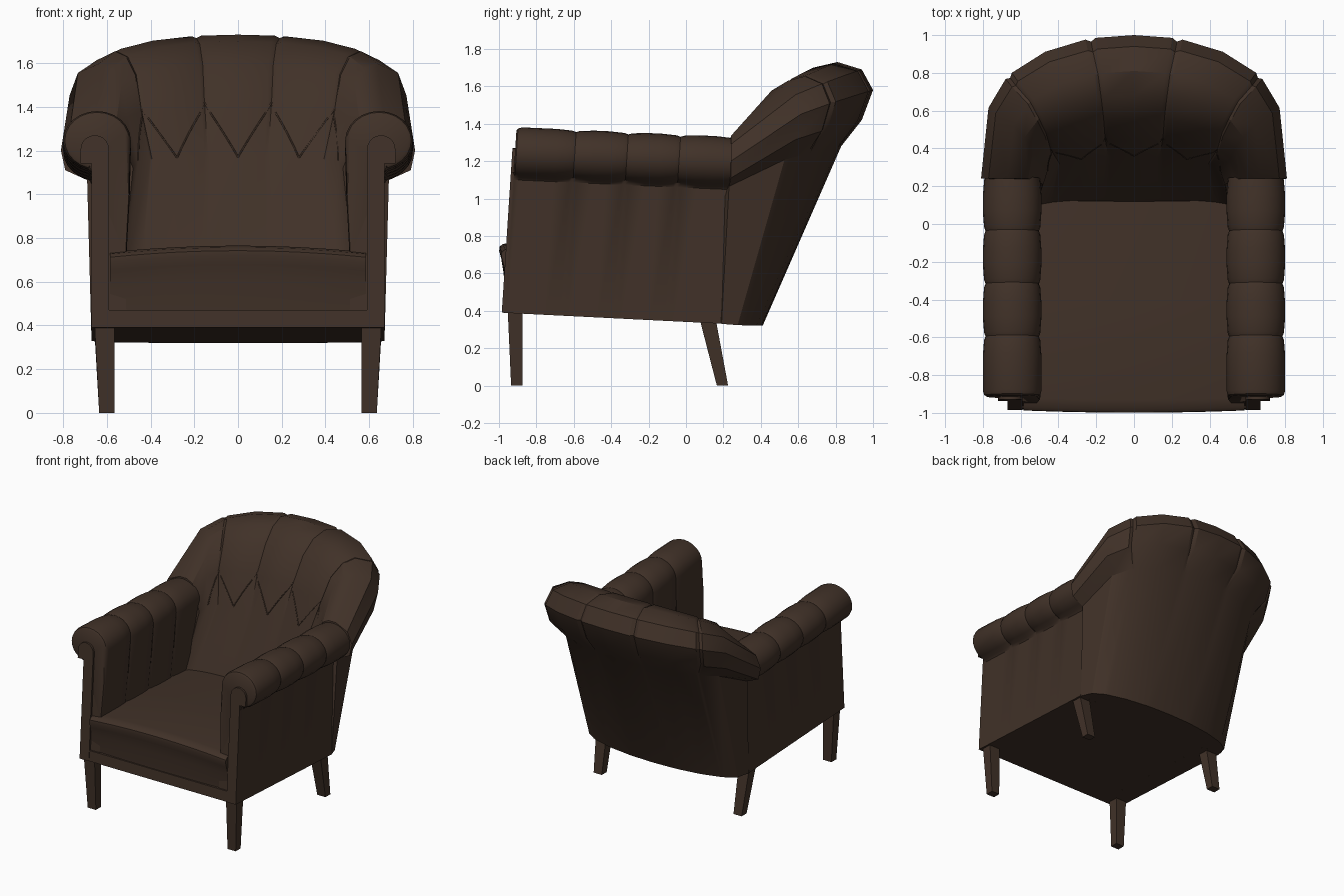
import bpy, bmesh
from math import sin, cos, radians, pi
from mathutils import Vector

cube = bpy.data.objects.get("Cube")
if cube:
    bpy.data.objects.remove(cube, do_unlink=True)

leather = bpy.data.materials.new("dark_brown_leather")
leather.use_nodes = True
BROWN = (0.052, 0.031, 0.021, 1)
leather.diffuse_color = BROWN
bsdf = leather.node_tree.nodes["Principled BSDF"]
bsdf.inputs["Base Color"].default_value = BROWN
bsdf.inputs["Roughness"].default_value = 0.7


def loft(name, rings, smooth=35):
    """Skin a list of equal closed rings and cap both ends."""
    bm = bmesh.new()
    rows = [[bm.verts.new(p) for p in ring] for ring in rings]
    n = len(rows[0])
    for a, b in zip(rows, rows[1:]):
        for i in range(n):
            j = (i + 1) % n
            bm.faces.new((a[i], a[j], b[j], b[i]))
    bm.faces.new(rows[0])
    bm.faces.new(rows[-1][::-1])
    bmesh.ops.recalc_face_normals(bm, faces=bm.faces)
    mesh = bpy.data.meshes.new(name)
    bm.to_mesh(mesh)
    bm.free()
    mesh.materials.append(leather)
    obj = bpy.data.objects.new(name, mesh)
    bpy.context.collection.objects.link(obj)
    if smooth:
        bpy.ops.object.select_all(action='DESELECT')
        obj.select_set(True)
        bpy.context.view_layer.objects.active = obj
        bpy.ops.object.shade_smooth_by_angle(angle=radians(smooth))
    return obj


def lean(x, y, z):
    """Front faces tilt gently backwards with height."""
    return (x, y + 0.065 * (z - 0.39), z)


def floor_z(y):
    """Underside drops towards the rear."""
    return 0.39 - 0.05 * (y + 0.985)


# Back: section at the centre (y, z) and at the arm joint (x, y, z)
CENTRE = [(.10, .62), (.14, .75), (.36, 1.17), (.44, 1.41), (.56, 1.60), (.68, 1.70),
          (.81, 1.73), (.94, 1.69), (1.0, 1.58), (.94, 1.42), (.83, 1.28), (.41, .32)]
JOINT = [(.52, .05, .62), (.52, .09, .72), (.48, .21, 1.12), (.53, .23, 1.24),
         (.56, .24, 1.31), (.61, .24, 1.335), (.67, .24, 1.335), (.77, .24, 1.29),
         (.81, .24, 1.20), (.79, .24, 1.11), (.69, .23, 1.065), (.67, .19, .33)]
CREASES = (16.5, 55)
BUTTON_ROW, PLEAT_ROW, SHELL_ROW = 2, 3, 10


def back_ring(deg):
    t = radians(deg)
    c = max(cos(t), 0)
    pts = []
    for i, ((yc, zc), (xs, ys, zs)) in enumerate(zip(CENTRE, JOINT)):
        py = 0.8 if i == len(CENTRE) - 1 else 0.6
        pts.append(Vector((xs * sin(t), ys + (yc - ys) * c ** py,
                           zs + (zc - zs) * c ** 0.35)))
    # Pinch the roll at each pleat
    pinch = max(max(0, 1 - abs(abs(deg) - k) / 2) for k in CREASES)
    roll = range(PLEAT_ROW, SHELL_ROW)
    mid = sum((pts[i] for i in roll), Vector()) / len(roll)
    for i in roll:
        pts[i] = pts[i].lerp(mid, 0.07 * pinch)
    return pts


half = [35.5, 72, 90] + [k + d for k in CREASES for d in (-2, 0, 2)]
stations = sorted([0] + half + [-a for a in half])
loft("tufted_back", [back_ring(a) for a in stations], 30)

# Diamond pleats fanning from each crease down to the button points
for side in (-1, 1):
    for top, ends in zip(CREASES, ((0, 35.5), (35.5, 72))):
        for end in ends:
            cu = bpy.data.curves.new("back_pleat", 'CURVE')
            cu.dimensions = '3D'
            cu.bevel_depth = 0.004
            cu.bevel_resolution = 1
            sp = cu.splines.new('POLY')
            steps = 6
            sp.points.add(steps)
            for k in range(steps + 1):
                f = k / steps
                ring = back_ring(side * (top + (end - top) * f))
                p = ring[PLEAT_ROW].lerp(ring[BUTTON_ROW], f)
                sp.points[k].co = (*p, 1)
            cu.materials.append(leather)
            bpy.context.collection.objects.link(bpy.data.objects.new("back_pleat", cu))


# Arms: rolled section swept front to back, pinched at the pleats
def arm_ring(side, y, grow, pinch):
    drop = -0.045 * (y + 0.97)
    rx, rz = 0.155 * grow, 0.136 * grow
    inner = 0.495 + 0.015 * pinch
    prof = [(0.67, floor_z(y)), (0.67, 1.10 + drop)]
    for a in range(-75, 181, 15):
        prof.append((0.645 + rx * cos(radians(a)), 1.246 + drop + rz * sin(radians(a))))
    prof += [(inner, 1.0), (inner + 0.015, 0.72), (0.51, floor_z(y))]
    return [lean(side * x, y, z) for x, z in prof]


arm_pleats = (-0.65, -0.37, -0.09)
arm_stations = [(-0.97, 0.86, 0.3), (-0.962, 0.95, 0.1), (-0.94, 1, 0)]
for p in arm_pleats:
    arm_stations += [(p - 0.1, 1, 0), (p - 0.02, 0.96, 0.4), (p, 0.91, 1),
                     (p + 0.02, 0.96, 0.4), (p + 0.1, 1, 0)]
arm_stations += [(0.1, 1, 0), (0.19, 0.95, 0.3)]

# Front stile: upright with a scrolled head
stile = [(0.67, 0.39), (0.67, 1.14), (0.72, 1.14)]
stile += [(0.655 + 0.065 * cos(k * pi / 10), 1.205 + 0.065 * sin(k * pi / 10))
          for k in range(11)]
stile += [(0.59, 0.39)]


# Legs: tapered square posts given as (centre x, centre y, z, half x, half y)
def leg(name, side, top, foot):
    rings = []
    for x, y, z, hx, hy in (top, foot):
        rings.append([(side * (x + sx * hx), y + sy * hy, z)
                      for sx, sy in ((-1, -1), (1, -1), (1, 1), (-1, 1))])
    loft(name, rings, 0)


for side, label in ((1, "left"), (-1, "right")):
    loft(label + "_arm", [arm_ring(side, *s) for s in arm_stations])
    loft(label + "_front_stile",
         [[lean(side * x, y, z) for x, z in stile] for y in (-0.985, -0.95)], 30)
    leg(label + "_front_leg", side, (0.61, -0.913, 0.40, 0.046, 0.04),
        (0.6, -0.905, 0, 0.035, 0.03))
    leg(label + "_rear_leg", side, (0.61, 0.115, 0.36, 0.046, 0.043),
        (0.6, 0.195, 0, 0.035, 0.03))

# Seat base: bowed footprint following the back shell
outline = [(-0.66, -0.982), (0.66, -0.982)]
outline += [(back_ring(a)[-1].x * 0.99, back_ring(a)[-1].y) for a in reversed(stations)]
loft("seat_base", [[(x, y, floor_z(y)) for x, y in outline],
                   [lean(x, y, 0.47) for x, y in outline]], 30)

# Seat cushion: rounded front lip and crowned top
cushion = [(-.968, .47), (-.975, .60), (-.988, .68), (-.999, .72), (-.997, .742),
           (-.98, .757), (-.93, .765), (-.4, .755), (.12, .73), (.12, .47)]
rings = []
for k in range(-6, 7):
    u = k / 6
    rings.append([(0.585 * u, y + 0.012 * u * u, z - 0.03 * u * u * (z > 0.65))
                  for y, z in cushion])
loft("seat_cushion", rings, 40)
